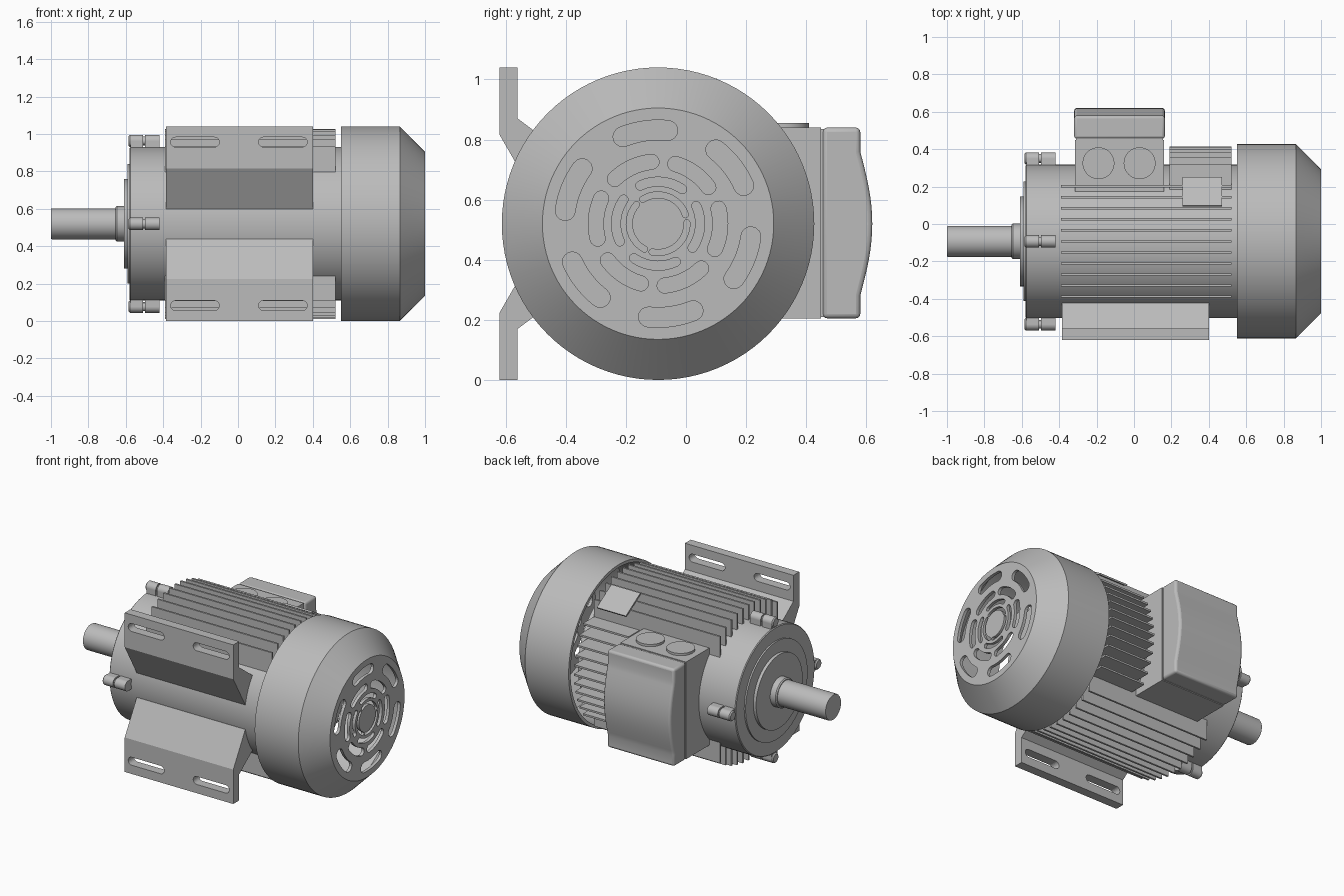
import bpy, bmesh, math
from mathutils import Matrix, Vector

if "Cube" in bpy.data.objects:
    bpy.data.objects.remove(bpy.data.objects["Cube"])

CY, CZ = -0.093, 0.52          # motor axis
R_BODY, R_FIN = 0.41, 0.508

grey = bpy.data.materials.new("machine grey")
grey.diffuse_color = (0.5, 0.5, 0.5, 1)
grey.use_nodes = True
grey.node_tree.nodes["Principled BSDF"].inputs["Base Color"].default_value = grey.diffuse_color


def finish(name, bm, smooth=True):
    bmesh.ops.remove_doubles(bm, verts=bm.verts, dist=1e-5)
    bmesh.ops.recalc_face_normals(bm, faces=bm.faces)
    me = bpy.data.meshes.new(name)
    bm.to_mesh(me)
    bm.free()
    me.materials.append(grey)
    ob = bpy.data.objects.new(name, me)
    bpy.context.collection.objects.link(ob)
    if smooth:
        bpy.ops.object.select_all(action='DESELECT')
        ob.select_set(True)
        bpy.context.view_layer.objects.active = ob
        bpy.ops.object.shade_smooth_by_angle(angle=math.radians(25))
    return ob


def lathe(name, profile, y=CY, z=CZ, n=96):
    """Revolve (x, radius) points round an axis parallel to x."""
    bm = bmesh.new()
    rings = []
    for x, r in profile:
        if r == 0:
            rings.append([bm.verts.new((x, y, z))] * n)
        else:
            rings.append([bm.verts.new((x, y + r * math.cos(math.tau * i / n),
                                        z + r * math.sin(math.tau * i / n))) for i in range(n)])
    pairs = list(zip(rings, rings[1:]))
    if profile[0][1] and profile[-1][1]:
        pairs.append((rings[-1], rings[0]))
    for a, b in pairs:
        for i in range(n):
            j = (i + 1) % n
            quad = list(dict.fromkeys((a[i], a[j], b[j], b[i])))
            if len(quad) > 2:
                bm.faces.new(quad)
    return finish(name, bm)


def prism(bm, pts, x0, x1):
    """Extrude a (y, z) outline from x0 to x1."""
    a = [bm.verts.new((x0, y, z)) for y, z in pts]
    b = [bm.verts.new((x1, y, z)) for y, z in pts]
    bm.faces.new(a)
    bm.faces.new(b[::-1])
    for i in range(len(pts)):
        j = (i + 1) % len(pts)
        bm.faces.new((a[i], b[i], b[j], a[j]))


def box(bm, lo, hi):
    prism(bm, [(lo[1], lo[2]), (hi[1], lo[2]), (hi[1], hi[2]), (lo[1], hi[2])], lo[0], hi[0])


def bevel(ob, width, segments=3):
    m = ob.modifiers.new("rounding", 'BEVEL')
    m.width, m.segments = width, segments
    m.limit_method, m.angle_limit = 'ANGLE', math.radians(50)


def cut(ob, cutter):
    cutter.hide_render = True
    cutter.hide_viewport = True
    cutter.display_type = 'WIRE'
    m = ob.modifiers.new("cut", 'BOOLEAN')
    m.operation, m.solver, m.object = 'DIFFERENCE', 'EXACT', cutter


# Housing with stepped drive end
lathe("housing", [(-0.61, 0), (-0.61, 0.24), (-0.59, 0.24), (-0.59, 0.32), (-0.58, 0.32),
                  (-0.58, 0.405), (-0.575, R_BODY), (0.56, R_BODY), (0.56, 0)])

# Shaft and collar
lathe("shaft", [(-1, 0), (-1, 0.08), (-0.995, 0.083), (-0.6, 0.083), (-0.6, 0)], n=64)
lathe("shaft_collar", [(-0.655, 0), (-0.655, 0.088), (-0.648, 0.095), (-0.6, 0.095), (-0.6, 0)], n=64)

# Fan cover: open shell with a tapered end
cover = lathe("fan_cover", [(0.55, 0.52), (0.865, 0.52), (1, 0.385), (1, 0), (0.98, 0),
                            (0.98, 0.375), (0.857, 0.5), (0.55, 0.5), (0.55, 0.52)])


def arc_slot(bm, r, width, mid, half):
    """Curved slot with round ends, angles in degrees."""
    h, pts = width / 2, []
    a0, a1 = math.radians(mid - half), math.radians(mid + half)
    steps = 14

    def at(rad, a):
        return Vector((rad * math.cos(a), rad * math.sin(a)))
    for i in range(steps + 1):
        pts.append(at(r + h, a0 + (a1 - a0) * i / steps))
    for i in range(1, 8):
        pts.append(at(r, a1) + at(h, a1 + math.pi * i / 8))
    for i in range(steps + 1):
        pts.append(at(r - h, a1 + (a0 - a1) * i / steps))
    for i in range(1, 8):
        pts.append(at(r, a0) + at(h, a0 + math.pi + math.pi * i / 8))
    prism(bm, [(CY + p.x, CZ + p.y) for p in pts], 0.96, 1.02)


# Rings of vent slots: radius, width, first angle, half angle, count
bm = bmesh.new()
for r, w, first, half, count in ((0.312, 0.066, 98, 14, 6), (0.207, 0.05, 115, 19, 6),
                                 (0.14, 0.03, 85, 30, 4), (0.096, 0.02, 70, 52, 3)):
    for k in range(count):
        arc_slot(bm, r, w, first + 360 * k / count, half)
cut(cover, finish("vent_cutter", bm, False))
lathe("hub_disc", [(0.99, 0), (0.99, 0.042), (1.0, 0.042), (1.0, 0)], n=48)

# Cooling fins: upright above and below, level on the rear
bm = bmesh.new()
t = 0.006
for k in range(-5, 6):
    d = 0.059 * k
    root = math.sqrt(R_BODY ** 2 - d * d) - 0.02
    tip = math.sqrt(R_FIN ** 2 - d * d)
    for s in (-1, 1):
        lo, hi = sorted((CZ + s * root, CZ + s * tip))
        box(bm, (-0.39, CY + d - t, lo), (0.52, CY + d + t, hi))
    box(bm, (0.19, CY + root, CZ + d - t), (0.52, CY + tip, CZ + d + t))
finish("cooling_fins", bm, False)

# Rating plate resting on the fin tips
bm = bmesh.new()
prism(bm, [(CY + 0.193, CZ + 0.484), (CY + 0.343, CZ + 0.391),
           (CY + 0.337, CZ + 0.382), (CY + 0.187, CZ + 0.475)], 0.26, 0.47)
finish("rating_plate", bm, False)

# Mounting feet with slotted flanges
foot = [(-0.62, 0.52), (-0.56, 0.52), (-0.56, 0.35), (-0.41, 0.237), (-0.41, 0.08),
        (-0.496, 0.08), (-0.62, 0.295)]
for s, label in ((1, "upper"), (-1, "lower")):
    bm = bmesh.new()
    prism(bm, [(y, CZ + s * z) for y, z in foot], -0.385, 0.4)
    ob = finish(label + "_foot", bm, False)
    bm = bmesh.new()
    for cx in (-0.23, 0.24):
        ends = []
        for side in (1, -1):
            for i in range(13):
                a = math.pi * (i / 12 - 0.5)
                ends.append((cx + side * (0.104 + 0.026 * math.cos(a)),
                             CZ + s * 0.437 + side * 0.026 * math.sin(a)))
        loop = [bm.verts.new((x, -0.65, z)) for x, z in ends]
        face = bm.faces.new(loop)
        ext = bmesh.ops.extrude_face_region(bm, geom=[face])["geom"]
        bmesh.ops.translate(bm, vec=(0, 0.12, 0),
                            verts=[v for v in ext if isinstance(v, bmesh.types.BMVert)])
    cut(ob, finish(label + "_foot_cutter", bm, False))

# Terminal box and bulged lid
bm = bmesh.new()
box(bm, (-0.315, 0.175, 0.205), (0.16, 0.45, 0.84))
finish("terminal_box", bm, False)
bm = bmesh.new()
box(bm, (-0.31, 0.44, 0.21), (0.155, 0.46, 0.835))
finish("lid_gasket", bm, False)
bm = bmesh.new()
bulge = [(0.58 + 0.04 * math.sin(math.pi * i / 16), 0.28 + 0.48 * i / 16) for i in range(17)]
prism(bm, [(0.455, 0.205), (0.58, 0.205)] + bulge + [(0.58, 0.84), (0.455, 0.84)], -0.32, 0.165)
bevel(finish("terminal_lid", bm), 0.015)

# Cable entry caps
for i, x in enumerate((-0.19, 0.03)):
    bm = bmesh.new()
    bmesh.ops.create_cone(bm, cap_ends=True, segments=48, radius1=0.085, radius2=0.085, depth=0.035,
                          matrix=Matrix.Translation((x, 0.325, 0.8375)))
    finish("cable_entry_%d" % (i + 1), bm)

# Four end-shield bolts with their lugs
for k in range(4):
    a = math.pi / 2 * k
    y, z = CY + 0.443 * math.cos(a), CZ + 0.443 * math.sin(a)
    lathe("bolt_lug_%d" % (k + 1),
          [(-0.585, 0), (-0.585, 0.026), (-0.578, 0.033), (-0.507, 0.033), (-0.507, 0.024),
           (-0.497, 0.024), (-0.497, 0.033), (-0.42, 0.033), (-0.42, 0)], y, z, 32)
    bm = bmesh.new()
    u, v = Vector((math.cos(a), math.sin(a))), Vector((-math.sin(a), math.cos(a)))
    for x0, x1 in ((-0.575, -0.507), (-0.497, -0.42)):
        prism(bm, [tuple(Vector((CY, CZ)) + u * p + v * q)
                   for p, q in ((0.39, -0.033), (0.443, -0.033), (0.443, 0.033), (0.39, 0.033))], x0, x1)
    finish("lug_web_%d" % (k + 1), bm, False)
